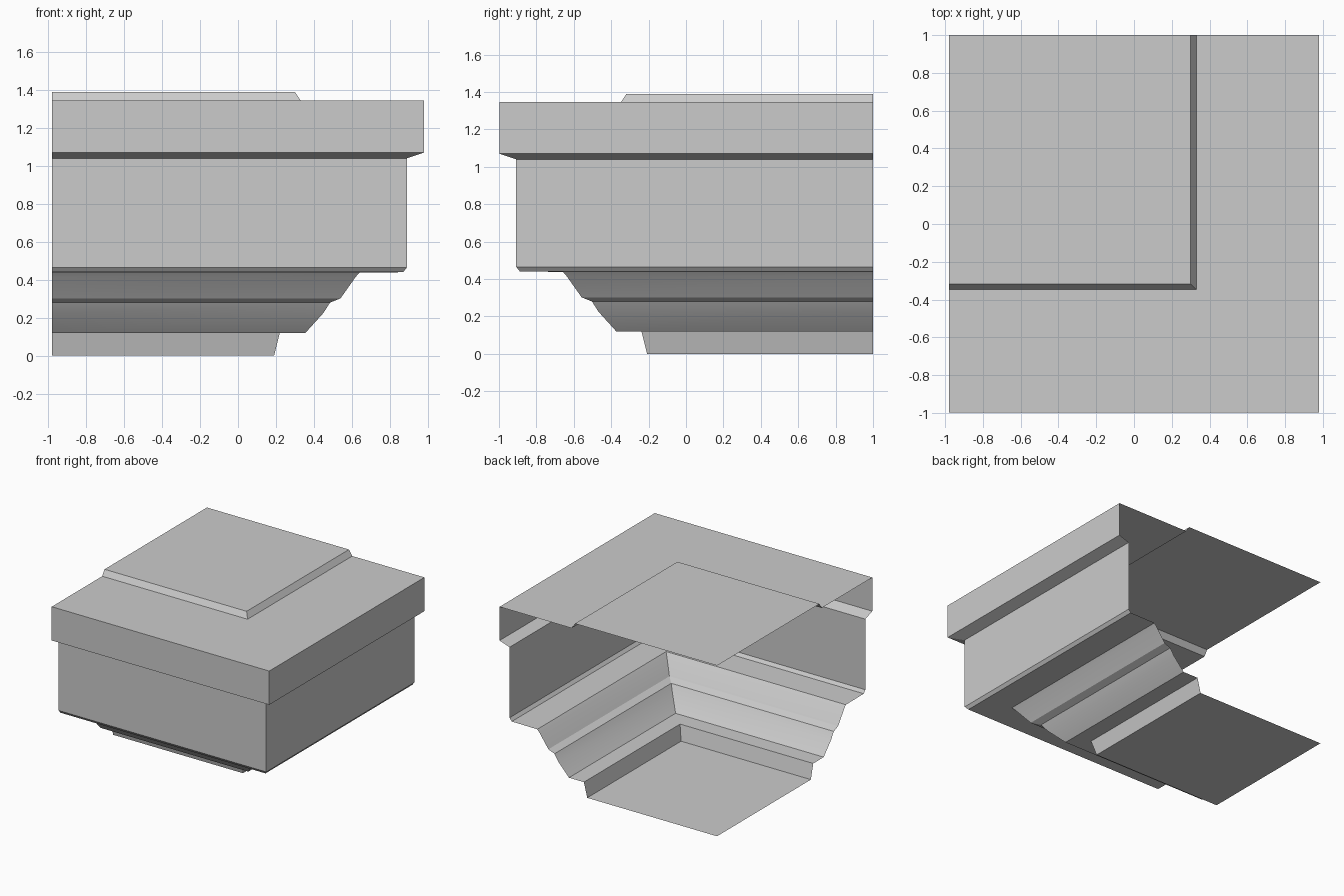
import bpy
import bmesh
import math

cube = bpy.data.objects.get("Cube")
if cube:
    bpy.data.objects.remove(cube, do_unlink=True)

GREY = (0.6, 0.6, 0.6, 1.0)
stone = bpy.data.materials.new("grey stone")
stone.use_nodes = True
stone.diffuse_color = GREY
stone.node_tree.nodes["Principled BSDF"].inputs["Base Color"].default_value = GREY

SIDE, BACK = -0.98, 1.0   # open cut planes of the quarter block
SHIFT = 0.018             # the front reaches slightly further than the side


def wrap(name, profile, cap=None):
    """Run a (reach, height) profile along the front and round the corner."""
    bm = bmesh.new()
    rows = []
    for r, z in profile:
        f = -(r + SHIFT)
        rows.append([bm.verts.new(p) for p in
                     ((SIDE, f, z), (r, f, z), (r, BACK, z))])
    for low, high in zip(rows, rows[1:]):
        for i in range(2):
            bm.faces.new((low[i], low[i + 1], high[i + 1], high[i]))
    # flat slab closing the bottom or the top
    if cap:
        row = rows[0] if cap == "bottom" else rows[-1]
        corner = bm.verts.new((SIDE, BACK, row[0].co.z))
        ring = row + [corner]
        bm.faces.new(ring[::-1] if cap == "bottom" else ring)
    mesh = bpy.data.meshes.new(name)
    bm.to_mesh(mesh)
    bm.free()
    mesh.materials.append(stone)
    obj = bpy.data.objects.new(name, mesh)
    bpy.context.collection.objects.link(obj)
    bpy.ops.object.select_all(action="DESELECT")
    obj.select_set(True)
    bpy.context.view_layer.objects.active = obj
    bpy.ops.object.shade_smooth_by_angle(angle=math.radians(25))


# Base foot and its ledge
wrap("foot", [(0.19, 0), (0.22, 0.12), (0.355, 0.12)], "bottom")
# Stepped mouldings
wrap("lower_moulding", [(0.355, 0.12), (0.45, 0.225), (0.485, 0.28), (0.54, 0.302)])
wrap("upper_moulding", [(0.54, 0.302), (0.62, 0.415), (0.64, 0.438), (0.87, 0.44)])
# Tall frieze with chamfered lower edge
wrap("frieze", [(0.87, 0.44), (0.89, 0.465), (0.89, 1.04), (0.98, 1.07)])
# Overhanging cornice and its top
wrap("cornice", [(0.98, 1.07), (0.98, 1.345), (0.33, 1.345)])
# Raised panel on top
wrap("top_panel", [(0.33, 1.345), (0.30, 1.39)], "top")
